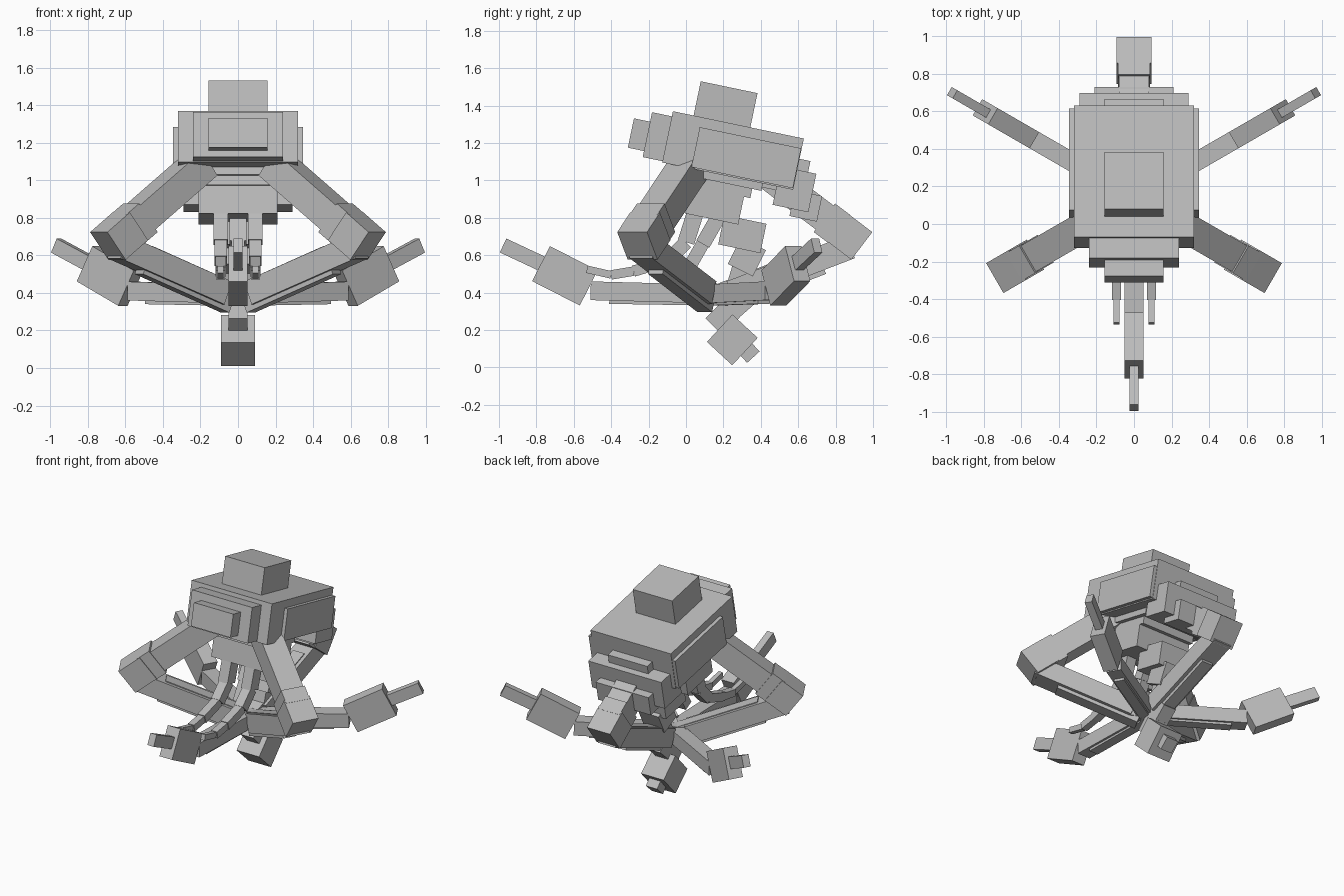
import bpy
import math
from mathutils import Matrix, Vector

if "Cube" in bpy.data.objects:
    bpy.data.objects.remove(bpy.data.objects["Cube"])

metal = bpy.data.materials.new("grey metal")
metal.diffuse_color = (0.5, 0.5, 0.5, 1)
metal.use_nodes = True
metal.node_tree.nodes["Principled BSDF"].inputs["Base Color"].default_value = metal.diffuse_color

AXIS_Y = 0.14                 # vertical axis the three legs turn about
TILT = math.radians(11.8)     # nose-up tilt of the body
NOSE = Vector((-0.07, 1.37))  # upper front edge of the hull (y, z)


def bar(name, a, b, thick, half_w, x=0.0, spin=0.0):
    """Box running from a to b in the (y, z) plane, optionally spun about the leg axis."""
    a, b = Vector(a), Vector(b)
    d = (b - a).normalized()
    n = Vector((-d.y, d.x)) * thick / 2
    ring = [a - n, b - n, b + n, a + n]
    verts = [(x + s * half_w, p.x, p.y) for s in (-1, 1) for p in ring]
    faces = [(3, 2, 1, 0), (4, 5, 6, 7)]
    faces += [(i, (i + 1) % 4, (i + 1) % 4 + 4, i + 4) for i in range(4)]
    me = bpy.data.meshes.new(name)
    me.from_pydata(verts, [], faces)
    pivot = Matrix.Translation((0, AXIS_Y, 0))
    me.transform(pivot @ Matrix.Rotation(spin, 4, 'Z') @ pivot.inverted())
    me.materials.append(metal)
    ob = bpy.data.objects.new(name, me)
    bpy.context.collection.objects.link(ob)
    return ob


def hull(name, u0, u1, v0, v1, half_w, x=0.0):
    """Box in tilted body space: u runs backward, v runs downward from the nose."""
    u = Vector((math.cos(TILT), -math.sin(TILT)))
    v = Vector((-math.sin(TILT), -math.cos(TILT)))
    mid = NOSE + v * (v0 + v1) / 2
    bar(name, mid + u * u0, mid + u * u1, v1 - v0, half_w, x)


def px(y, z):
    """(y, z) to tilted body space."""
    dy, dz = y - NOSE.x, NOSE.y - z
    c, s = math.cos(TILT), math.sin(TILT)
    return dy * c + dz * s, dz * c - dy * s


# Upper body with stepped front plates and a roof hatch
hull("main_hull", 0, 0.715, 0, 0.28, 0.32)
hull("side_plates", 0.158, 0.712, 0.054, 0.272, 0.345)
hull("roof_hatch", 0.113, 0.423, -0.187, 0.02, 0.157)
hull("front_plate", -0.108, 0.02, 0.028, 0.273, 0.24)
hull("face_plate", -0.196, -0.1, 0.08, 0.24, 0.157)

# Rear stepped blocks
u, v = px(0.555, 1.065)
hull("rear_block", u - 0.05, u + 0.145, v, v + 0.21, 0.29)
hull("rear_cap", u + 0.05, u + 0.20, v + 0.11, v + 0.25, 0.21)
hull("rear_ridge", u + 0.0, u + 0.10, v - 0.06, v + 0.02, 0.157)
hull("rear_support", u - 0.2, u + 0.03, v + 0.0, v + 0.13, 0.20)

# Waist and lower torso
hull("waist_plate", 0.13, 0.55, 0.27, 0.32, 0.24)
hull("waist", 0.16, 0.50, 0.30, 0.37, 0.21)
u, v = px(0.03, 0.99)
hull("lower_torso", u, u + 0.29, v - 0.04, v + 0.17, 0.21)
for s in (-1, 1):
    hull("waist_bracket", 0.15, 0.21, 0.25, 0.38, 0.03, s * 0.215)

# Hanging pod under the torso
hull_u, hull_v = px(0.205, 0.815)
hull("pod_mount", hull_u, hull_u + 0.23, hull_v, hull_v + 0.16, 0.12)
bar("pod_neck", (0.36, 0.66), (0.29, 0.52), 0.15, 0.08)
bar("pod_stem", (0.31, 0.56), (0.25, 0.36), 0.11, 0.05)
bar("pod_joint", (0.33, 0.38), (0.17, 0.24), 0.11, 0.05)
bar("pod_collar", (0.15, 0.31), (0.24, 0.22), 0.13, 0.05)
bar("pod", (0.18, 0.21), (0.315, 0.085), 0.2, 0.09)
bar("pod_tip", (0.31, 0.11), (0.36, 0.055), 0.09, 0.045)

# Three legs: each drops to a knee, folds under the body, and ends on the far side
Y = AXIS_Y
for i in range(3):
    spin = i * math.tau / 3
    bar("upper_leg", (Y + 0.22, 1.09), (Y + 0.67, 0.75), 0.16, 0.08, spin=spin)
    bar("knee_lip", (Y + 0.60, 0.80), (Y + 0.68, 0.74), 0.19, 0.085, spin=spin)
    bar("knee", (Y + 0.662, 0.755), (Y + 0.80, 0.65), 0.185, 0.092, spin=spin)
    bar("lower_leg", (Y + 0.74, 0.645), (Y + 0.10, 0.40), 0.13, 0.07, spin=spin)
    bar("shin_rib", (Y + 0.58, 0.575), (Y + 0.05, 0.37), 0.16, 0.045, spin=spin)
    bar("ankle_bar", (Y + 0.12, 0.39), (Y - 0.65, 0.41), 0.10, 0.05, spin=spin)
    bar("ankle_keel", (Y + 0.05, 0.36), (Y - 0.55, 0.37), 0.06, 0.035, spin=spin)
    bar("foot", (Y - 0.66, 0.425), (Y - 0.915, 0.555), 0.21, 0.05, spin=spin)
    bar("toe", (Y - 0.90, 0.55), (Y - 1.118, 0.652), 0.082, 0.025, spin=spin)

# Pair of thin front feelers
path = [(0.06, 0.86), (0.0, 0.67), (-0.10, 0.57), (-0.28, 0.515), (-0.40, 0.495), (-0.53, 0.525)]
sizes = [(0.09, 0.038), (0.075, 0.033), (0.06, 0.028), (0.05, 0.024), (0.04, 0.016)]
for s in (-1, 1):
    for a, b, (t, w) in zip(path, path[1:], sizes):
        bar("feeler", a, b, t, w, s * 0.092)

# Short middle feeler
bar("middle_feeler_top", (0.17, 0.80), (0.09, 0.66), 0.08, 0.045)
bar("middle_feeler_end", (0.10, 0.68), (0.02, 0.54), 0.07, 0.035)
